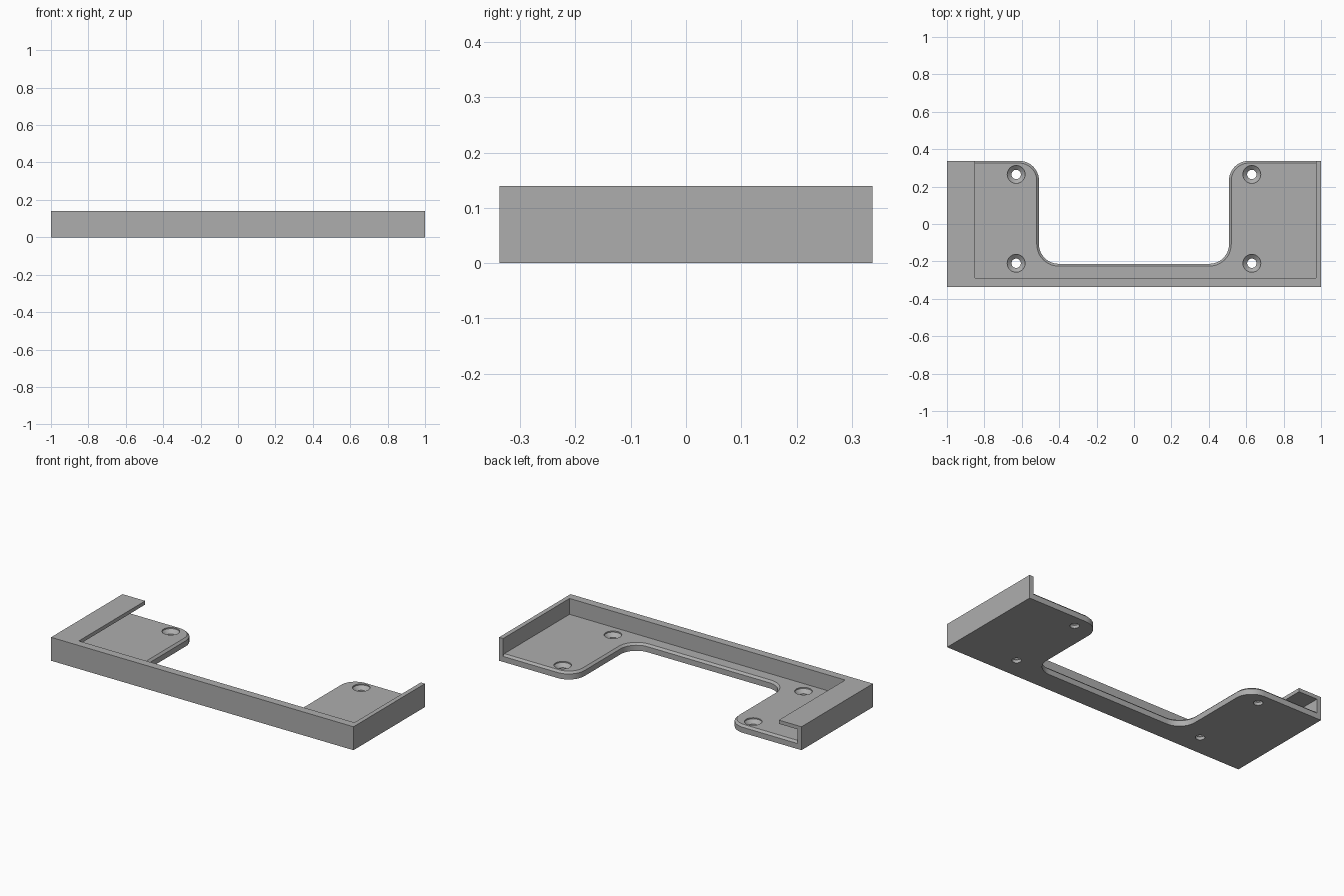
import bpy, bmesh, math
from mathutils import Vector

cube = bpy.data.objects.get("Cube")
if cube:
    bpy.data.objects.remove(cube, do_unlink=True)

HALF_X, HALF_Y, HEIGHT = 1.0, 0.3375, 0.14
PLATE, CHAMFER = 0.045, 0.012
WALL, FRONT_WALL = 0.027, 0.048
LIP_REACH, LIP = 0.15, 0.022
CUT_X, CUT_Y, FILLET = 0.508, -0.213, 0.105

grey = bpy.data.materials.new("matte_grey")
grey.use_nodes = True
grey.diffuse_color = (0.42, 0.42, 0.42, 1)
grey.node_tree.nodes["Principled BSDF"].inputs["Base Color"].default_value = grey.diffuse_color


def finish(name, bm):
    bmesh.ops.recalc_face_normals(bm, faces=bm.faces)
    mesh = bpy.data.meshes.new(name)
    bm.to_mesh(mesh)
    bm.free()
    mesh.materials.append(grey)
    obj = bpy.data.objects.new(name, mesh)
    bpy.context.collection.objects.link(obj)
    return obj


def box(name, low, high):
    bm = bmesh.new()
    bmesh.ops.create_cube(bm, size=1)
    low, high = Vector(low), Vector(high)
    for v in bm.verts:
        v.co = (low + high) / 2 + v.co * (high - low)
    return finish(name, bm)


def arc(cx, cy, start, end, steps=12):
    """Fillet points, each paired with its outward radial direction."""
    out = []
    for i in range(steps + 1):
        a = math.radians(start + (end - start) * i / steps)
        d = Vector((math.cos(a), math.sin(a)))
        out.append((Vector((cx, cy)) + d * FILLET, d))
    return out


# U-shaped base plate: right half of the cutout edge, then mirrored
convex = arc(CUT_X + FILLET, HALF_Y - FILLET, 90, 180)
concave = arc(CUT_X - FILLET, CUT_Y + FILLET, 0, -90)
edge = [(Vector((HALF_X, HALF_Y)), Vector((0, -1)))]
edge += [(p, -d) for p, d in convex] + concave
edge += [(Vector((-p.x, p.y)), Vector((-d.x, d.y))) for p, d in reversed(edge)]
corners = [Vector((-HALF_X, -HALF_Y)), Vector((HALF_X, -HALF_Y))]

bm = bmesh.new()
rings = []
for z, inset in ((0, 0), (PLATE - CHAMFER, 0), (PLATE, CHAMFER)):
    outline = [p + d * inset for p, d in edge] + corners
    rings.append([bm.verts.new((p.x, p.y, z)) for p in outline])
for a, b in zip(rings, rings[1:]):
    for i in range(len(a)):
        j = (i + 1) % len(a)
        bm.faces.new((a[i], a[j], b[j], b[i]))
bm.faces.new(rings[0])
bm.faces.new(rings[-1])
bracket = finish("mounting_bracket", bm)


def combine(tool, operation):
    mod = bracket.modifiers.new(operation.lower(), "BOOLEAN")
    mod.operation, mod.solver, mod.object = operation, "EXACT", tool
    bpy.context.view_layer.objects.active = bracket
    bpy.ops.object.modifier_apply(modifier=mod.name)
    bpy.data.objects.remove(tool, do_unlink=True)


# Front wall, side walls and overhanging side lips
combine(box("front_wall", (-HALF_X, -HALF_Y, 0),
            (HALF_X, FRONT_WALL - HALF_Y, HEIGHT)), "UNION")
for side in (-1, 1):
    def span(name, inner, z):
        xs = sorted((side * HALF_X, side * inner))
        return box(name, (xs[0], -HALF_Y, z), (xs[1], HALF_Y, HEIGHT))
    combine(span("side_wall", HALF_X - WALL, 0), "UNION")
    combine(span("side_lip", HALF_X - LIP_REACH, HEIGHT - LIP), "UNION")

# Countersunk screw holes, cut with a revolved profile
profile = ((0.025, -0.02), (0.025, 0.018), (0.048, 0.038), (0.048, 0.07))
for x in (-0.63, 0.63):
    for y in (-0.21, 0.265):
        bm = bmesh.new()
        loops = []
        for r, z in profile:
            angles = [math.tau * i / 32 for i in range(32)]
            loops.append([bm.verts.new((x + r * math.cos(a), y + r * math.sin(a), z))
                          for a in angles])
        for a, b in zip(loops, loops[1:]):
            for i in range(32):
                j = (i + 1) % 32
                bm.faces.new((a[i], a[j], b[j], b[i]))
        bm.faces.new(loops[0])
        bm.faces.new(loops[-1])
        combine(finish("screw_hole_cutter", bm), "DIFFERENCE")

bpy.ops.object.select_all(action="DESELECT")
bracket.select_set(True)
bpy.context.view_layer.objects.active = bracket
bpy.ops.object.shade_smooth_by_angle(angle=math.radians(25))
